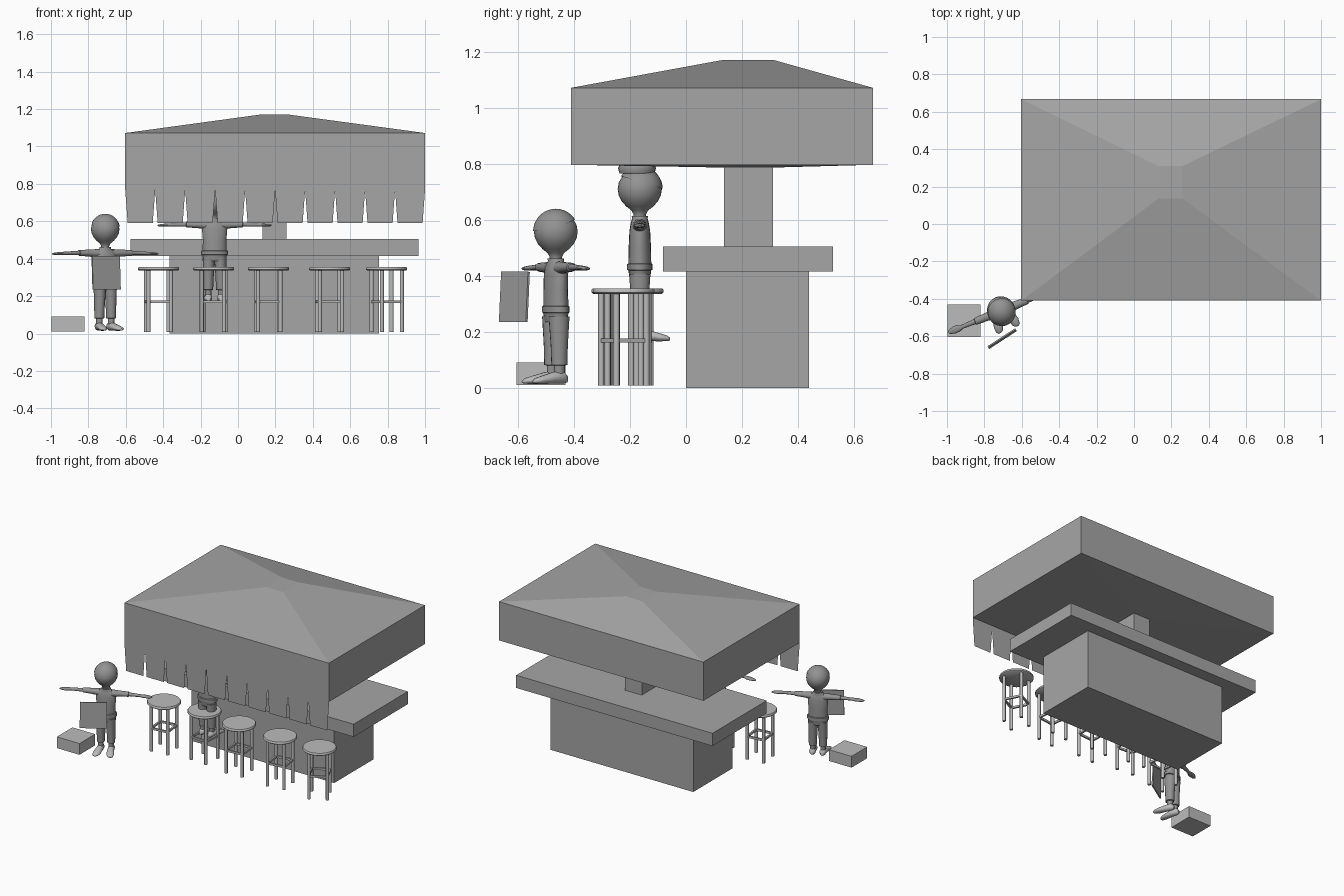
import bpy, bmesh, math
from mathutils import Matrix, Vector

if "Cube" in bpy.data.objects:
    bpy.data.objects.remove(bpy.data.objects["Cube"])


def material(name, v):
    m = bpy.data.materials.new(name)
    m.diffuse_color = (v, v, v, 1)
    m.use_nodes = True
    m.node_tree.nodes["Principled BSDF"].inputs["Base Color"].default_value = m.diffuse_color
    return m


GREY = material("mid grey", 0.38)
LIGHT = material("light grey", 0.5)
DARK = material("dark grey", 0.29)


def finish(name, bm, mat, smooth=False, xf=None):
    if xf is not None:
        bm.transform(xf)
    bmesh.ops.recalc_face_normals(bm, faces=bm.faces[:])
    me = bpy.data.meshes.new(name)
    bm.to_mesh(me)
    bm.free()
    me.materials.append(mat)
    ob = bpy.data.objects.new(name, me)
    bpy.context.collection.objects.link(ob)
    if smooth:
        bpy.ops.object.select_all(action='DESELECT')
        ob.select_set(True)
        bpy.context.view_layer.objects.active = ob
        bpy.ops.object.shade_smooth_by_angle(angle=math.radians(50))
    return ob


def add_box(bm, x0, x1, y0, y1, z0, z1, xf=Matrix()):
    m = Matrix.Translation(((x0 + x1) / 2, (y0 + y1) / 2, (z0 + z1) / 2)) \
        @ Matrix.Diagonal((x1 - x0, y1 - y0, z1 - z0, 1))
    bmesh.ops.create_cube(bm, size=1, matrix=xf @ m)


def box(name, dims, mat, xf=None):
    bm = bmesh.new()
    add_box(bm, *dims)
    return finish(name, bm, mat, xf=xf)


def skin(bm, loops):
    """Bridge equal-sized loops of points and cap both ends."""
    rows = [[bm.verts.new(p) for p in loop] for loop in loops]
    n = len(rows[0])
    for a, b in zip(rows, rows[1:]):
        for i in range(n):
            bm.faces.new((a[i], a[(i + 1) % n], b[(i + 1) % n], b[i]))
    bm.faces.new(rows[0][::-1])
    bm.faces.new(rows[-1])


def loft(bm, rings, axis='Z', n=20):
    """rings: (cx, cy, cz, ra, rb) ellipses across the axis."""
    loops = []
    for cx, cy, cz, ra, rb in rings:
        loop = []
        for i in range(n):
            t = 2 * math.pi * i / n
            a, b = ra * math.cos(t), rb * math.sin(t)
            loop.append((cx + a, cy + b, cz) if axis == 'Z' else
                        (cx, cy + a, cz + b) if axis == 'X' else (cx + a, cy, cz + b))
        loops.append(loop)
    skin(bm, loops)


# --- bar: base, counter, post ---
box("bar_base", (-0.365, 0.755, 0, 0.44, 0, 0.415), GREY)
box("bar_counter", (-0.575, 0.965, -0.083, 0.525, 0.415, 0.505), GREY)
box("roof_post", (0.13, 0.26, 0.135, 0.31, 0.505, 0.80), GREY)

# --- hipped roof slab ---
def rect(x0, x1, y0, y1, z):
    return [(x0, y0, z), (x1, y0, z), (x1, y1, z), (x0, y1, z)]

bm = bmesh.new()
skin(bm, [rect(0.13, 0.26, 0.135, 0.31, 0.787),
          rect(-0.603, 1.0, -0.41, 0.667, 0.797),
          rect(-0.603, 1.0, -0.41, 0.667, 1.072),
          rect(0.13, 0.26, 0.135, 0.31, 1.172)])
finish("roof", bm, GREY)

# --- front fringe of ten hanging tabs ---
bm = bmesh.new()
w = 1.603 / 10
for i in range(10):
    a = -0.603 + i * w
    b = a + w
    pts = [(a, 0.80), (a, 0.77), (a + 0.013, 0.592), (b - 0.013, 0.592), (b, 0.77), (b, 0.80)]
    bm.faces.new([bm.verts.new((x, -0.41, z)) for x, z in pts])
finish("roof_fringe", bm, GREY)

# --- bar stools ---
STOOLS = [(-0.425, -0.222, 6), (-0.13, -0.19, -4), (0.163, -0.222, 4),
          (0.49, -0.228, 7), (0.795, -0.222, 27)]
for k, (sx, sy, rot) in enumerate(STOOLS, 1):
    xf = Matrix.Translation((sx, sy, 0)) @ Matrix.Rotation(math.radians(rot), 4, 'Z')
    bm = bmesh.new()
    loft(bm, [(0, 0, 0.336, 0.104, 0.104), (0, 0, 0.341, 0.110, 0.110),
              (0, 0, 0.350, 0.110, 0.110), (0, 0, 0.355, 0.106, 0.106)], n=32)
    finish(f"stool_{k}_seat", bm, LIGHT, True, xf)
    bm = bmesh.new()
    d, h = 0.06, 0.011
    for px in (-d, d):
        for py in (-d, d):
            loft(bm, [(px, py, 0.008, h, h), (px, py, 0.34, h, h)], n=10)
    for s in (-d, d):
        add_box(bm, -d, d, s - 0.006, s + 0.006, 0.162, 0.176)
        add_box(bm, s - 0.006, s + 0.006, -d, d, 0.162, 0.176)
    finish(f"stool_{k}_legs", bm, LIGHT, True, xf)


# --- figures: arms out, facing -y before being placed ---
def figure(tag, x, y, z, rot):
    xf = Matrix.Translation((x, y, z)) @ Matrix.Rotation(math.radians(rot), 4, 'Z')
    # head narrowing to the chin and neck
    bm = bmesh.new()
    prof = [(0.445, 0.022), (0.468, 0.022), (0.482, 0.030), (0.496, 0.048), (0.515, 0.065),
            (0.535, 0.075), (0.558, 0.079), (0.582, 0.075), (0.604, 0.062),
            (0.620, 0.044), (0.630, 0.022), (0.633, 0.004)]
    loft(bm, [(0, 0, h, r * 0.96, r) for h, r in prof], n=28)
    finish(tag + "_head", bm, DARK, True, xf)
    # hair cap, lower at the back
    bm = bmesh.new()
    bmesh.ops.create_uvsphere(bm, u_segments=28, v_segments=18, radius=0.082)
    bmesh.ops.bisect_plane(bm, geom=bm.verts[:] + bm.edges[:] + bm.faces[:],
                           plane_co=(0, 0, 0.026), plane_no=Vector((0, -0.3, 1)),
                           clear_inner=True)
    bm.transform(Matrix.Translation((0, 0, 0.558)) @ Matrix.Diagonal((0.96, 1, 1, 1)))
    finish(tag + "_hair", bm, DARK, True, xf)
    # torso with collar and shirt hem
    bm = bmesh.new()
    loft(bm, [(0, 0, 0.235, 0.058, 0.036), (0, 0, 0.268, 0.066, 0.041),
              (0, 0, 0.270, 0.072, 0.045), (0, 0, 0.290, 0.072, 0.045),
              (0, 0, 0.293, 0.064, 0.041), (0, 0, 0.35, 0.063, 0.040),
              (0, 0, 0.41, 0.068, 0.037), (0, 0, 0.437, 0.060, 0.032),
              (0, 0, 0.452, 0.033, 0.028), (0, 0, 0.462, 0.030, 0.029)])
    finish(tag + "_torso", bm, DARK, True, xf)
    for side, s in (("left", 1), ("right", -1)):
        # sleeve, forearm and flat hand
        bm = bmesh.new()
        loft(bm, [(s * 0.04, 0, 0.428, 0.026, 0.024), (s * 0.09, 0, 0.43, 0.022, 0.019),
                  (s * 0.15, 0, 0.431, 0.019, 0.016), (s * 0.152, 0, 0.431, 0.014, 0.012),
                  (s * 0.225, 0, 0.429, 0.011, 0.009), (s * 0.245, 0, 0.428, 0.019, 0.009),
                  (s * 0.27, 0, 0.427, 0.020, 0.008), (s * 0.295, 0, 0.426, 0.013, 0.006),
                  (s * 0.305, 0, 0.426, 0.005, 0.003)], 'X', 14)
        finish(f"{tag}_{side}_arm", bm, DARK, True, xf)
        # trouser leg and ankle
        bm = bmesh.new()
        loft(bm, [(s * 0.034, 0.0, 0.03, 0.017, 0.02), (s * 0.034, 0.0, 0.08, 0.017, 0.02),
                  (s * 0.034, 0.0, 0.082, 0.026, 0.029), (s * 0.033, 0, 0.15, 0.028, 0.031),
                  (s * 0.031, 0, 0.255, 0.033, 0.038)], n=16)
        finish(f"{tag}_{side}_leg", bm, DARK, True, xf)
        # foot, toes turned outwards
        bm = bmesh.new()
        loft(bm, [(s * 0.033, 0.03, 0.032, 0.010, 0.012), (s * 0.034, 0.015, 0.038, 0.021, 0.023),
                  (s * 0.037, -0.025, 0.036, 0.022, 0.021), (s * 0.044, -0.07, 0.029, 0.026, 0.015),
                  (s * 0.048, -0.098, 0.025, 0.020, 0.010), (s * 0.05, -0.108, 0.022, 0.008, 0.005)],
             'Y', 14)
        finish(f"{tag}_{side}_foot", bm, LIGHT, True, xf)


figure("standing_figure", -0.71, -0.465, 0, 22)
figure("seated_figure", -0.125, -0.165, 0.152, 180)

# cap on the seated figure
bm = bmesh.new()
loft(bm, [(-0.125, -0.175, 0.765, 0.060, 0.062), (-0.125, -0.175, 0.785, 0.068, 0.068),
          (-0.125, -0.175, 0.80, 0.060, 0.060), (-0.125, -0.175, 0.81, 0.030, 0.030)], n=24)
finish("seated_figure_cap", bm, DARK, True)

# --- board held in front of the standing figure ---
box("board", (-0.088, 0.088, -0.004, 0.004, -0.09, 0.09), GREY,
    Matrix.Translation((-0.705, -0.613, 0.325)) @ Matrix.Rotation(math.radians(33), 4, 'Z')
    @ Matrix.Rotation(math.radians(-3), 4, 'X'))

# --- crate: lid, floor, core and slatted sides ---
X0, X1, Y0, Y1 = -0.998, -0.82, -0.605, -0.43
bm = bmesh.new()
add_box(bm, X0, X1, Y0, Y1, 0.078, 0.09)
add_box(bm, X0, X1, Y0, Y1, 0.01, 0.02)
add_box(bm, X0 + 0.006, X1 - 0.006, Y0 + 0.006, Y1 - 0.006, 0.02, 0.078)
add_box(bm, X0, X1, Y0, Y1, 0.044, 0.054)
for i in range(7):
    t = i / 6
    x = X0 + 0.005 + t * (X1 - X0 - 0.01)
    y = Y0 + 0.005 + t * (Y1 - Y0 - 0.01)
    add_box(bm, x - 0.005, x + 0.005, Y0, Y1, 0.02, 0.078)
    add_box(bm, X0, X1, y - 0.005, y + 0.005, 0.02, 0.078)
finish("crate", bm, LIGHT)
